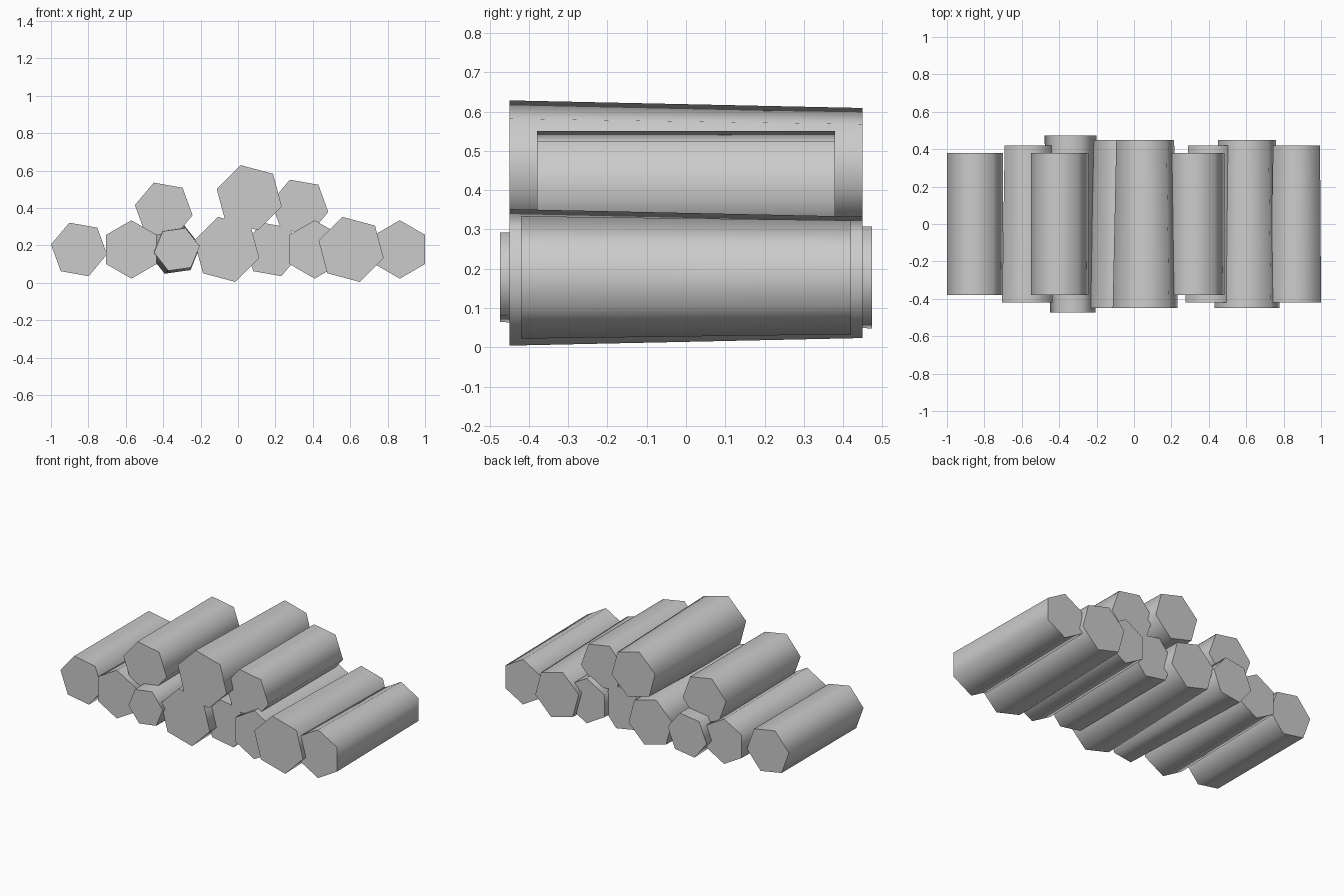
import bpy, bmesh
from math import cos, sin, radians

if "Cube" in bpy.data.objects:
    bpy.data.objects.remove(bpy.data.objects["Cube"])

# Log kinds: half length, front radius, back radius, hexagon turn (degrees), back shift in x
KINDS = {
    "straight": (0.38, 0.152, 0.152, -10, 0.0),
    "upright": (0.42, 0.156, 0.145, 30, 0.004),
    "thick": (0.45, 0.18, 0.16, -15, 0.0),
    "thin": (0.474, 0.123, 0.14, 8, -0.013),
}


def log(name, kind, x, z, scale=1.0):
    half, r_front, r_back, turn, shift = KINDS[kind]
    bm = bmesh.new()
    rings = []
    for y, r, dx in ((-half, r_front, 0.0), (half, r_back, shift)):
        angles = [radians(turn + 60 * i) for i in range(6)]
        rings.append([bm.verts.new((x + dx + r * scale * cos(a), y,
                                    z + r * scale * sin(a))) for a in angles])
    front, back = rings
    # Smooth bark sides
    for i in range(6):
        j = (i + 1) % 6
        bm.faces.new((front[i], front[j], back[j], back[i])).smooth = True
    # Flat sawn ends with crisp rims
    for cap in (bm.faces.new(front), bm.faces.new(back)):
        for e in cap.edges:
            e.smooth = False
    bmesh.ops.recalc_face_normals(bm, faces=bm.faces)
    mesh = bpy.data.meshes.new(name)
    bm.to_mesh(mesh)
    bm.free()
    bpy.context.collection.objects.link(bpy.data.objects.new(name, mesh))


# Bottom row, left to right
bottom = [("straight", -0.85), ("upright", -0.57), ("thin", -0.327), ("thick", -0.06),
          ("straight", 0.18), ("upright", 0.41), ("thick", 0.605), ("upright", 0.865)]
for n, (kind, x) in enumerate(bottom, 1):
    log(f"bottom_log_{n}", kind, x, 0.178)

# Logs stacked on top
log("top_log_left", "straight", -0.397, 0.388, 1.03)
log("top_log_middle", "thick", 0.06, 0.455)
log("top_log_right", "straight", 0.33, 0.405, 1.02)
